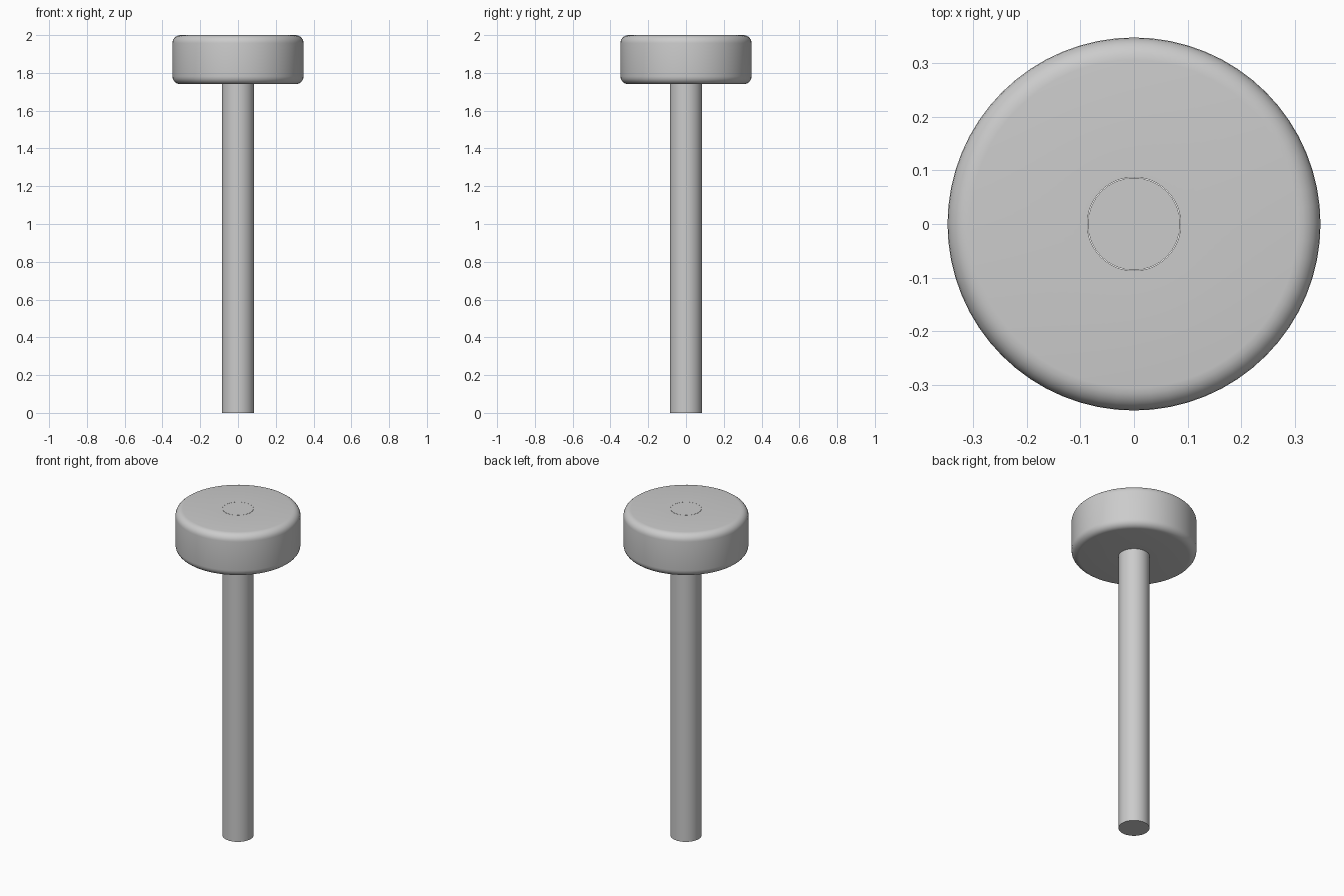
import bpy
import bmesh
import math

cube = bpy.data.objects.get("Cube")
if cube:
    bpy.data.objects.remove(cube, do_unlink=True)

grey = bpy.data.materials.new("plain grey")
grey.use_nodes = True
colour = (0.6, 0.6, 0.6, 1)
grey.diffuse_color = colour
grey.node_tree.nodes["Principled BSDF"].inputs["Base Color"].default_value = colour

HEAD_RADIUS, SHAFT_RADIUS = 0.347, 0.086
HEAD_BOTTOM, TOP = 1.74, 2.0
ROUND = 0.042


def lathe(name, profile, sides, closed=False):
    """Spin a profile of (radius, height) points about the z axis."""
    bm = bmesh.new()
    verts = [bm.verts.new((r, 0, z)) for r, z in profile]
    edges = [bm.edges.new(pair) for pair in zip(verts, verts[1:])]
    if closed:
        edges.append(bm.edges.new((verts[-1], verts[0])))
    bmesh.ops.spin(bm, geom=verts + edges, cent=(0, 0, 0), axis=(0, 0, 1),
                   angle=math.tau, steps=sides, use_merge=True)
    bmesh.ops.remove_doubles(bm, verts=bm.verts, dist=1e-5)
    bmesh.ops.recalc_face_normals(bm, faces=bm.faces)
    mesh = bpy.data.meshes.new(name)
    bm.to_mesh(mesh)
    bm.free()
    obj = bpy.data.objects.new(name, mesh)
    bpy.context.collection.objects.link(obj)
    mesh.materials.append(grey)
    bpy.ops.object.select_all(action="DESELECT")
    obj.select_set(True)
    bpy.context.view_layer.objects.active = obj
    bpy.ops.object.shade_smooth_by_angle(angle=math.radians(35))
    return obj


def corner(z, start, steps=6):
    """Quarter-round points on the outer rim of the head."""
    centre = HEAD_RADIUS - ROUND
    angles = [start + math.pi / 2 * i / steps for i in range(steps + 1)]
    return [(centre + ROUND * math.cos(a), z + ROUND * math.sin(a)) for a in angles]


# Head: rounded drum with a bore that leaves a hairline seam round the shaft
bore = SHAFT_RADIUS + 0.001
head_profile = [(bore, HEAD_BOTTOM)]
head_profile += corner(HEAD_BOTTOM + ROUND, -math.pi / 2)
head_profile += corner(TOP - ROUND, 0)
head_profile += [(bore, TOP)]
lathe("mallet_head", head_profile, 64, closed=True)

# Shaft: plain rod running through the head to its top face
lathe("shaft", [(0, 0), (SHAFT_RADIUS, 0), (SHAFT_RADIUS, TOP), (0, TOP)], 32)
